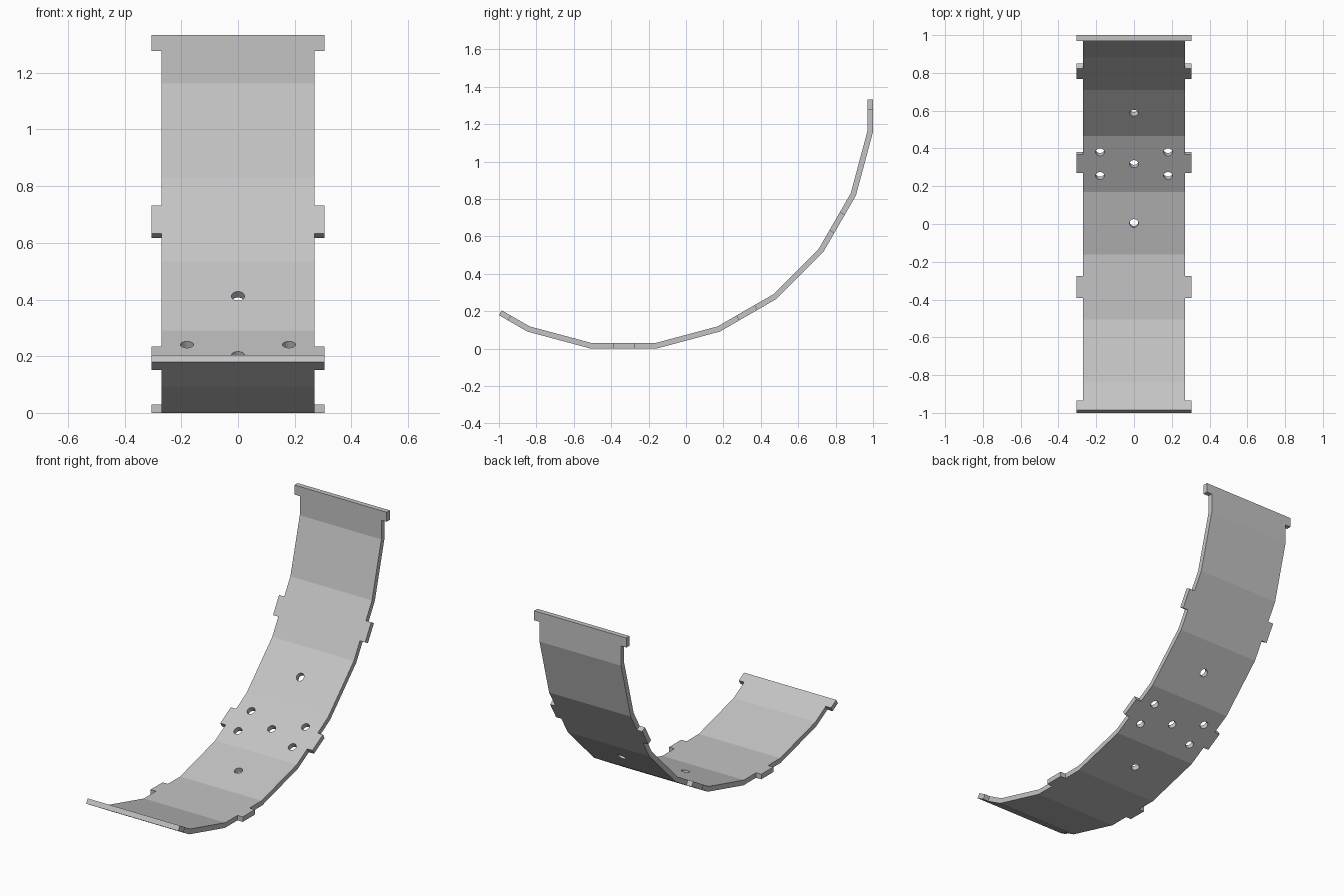
import bpy, bmesh
from math import radians, sin, cos
from mathutils import Vector, Matrix

cube = bpy.data.objects.get("Cube")
if cube:
    bpy.data.objects.remove(cube, do_unlink=True)

PANEL = 0.351          # outer length of one flat panel
THICK = 0.03
HALF_W, TAB_W = 0.27, 0.305
TAB = 0.057            # half length of a side tab
HOLE_R = 0.023

grey = bpy.data.materials.new("plain_grey")
grey.use_nodes = True
colour = (0.55, 0.55, 0.55, 1)
grey.diffuse_color = colour
grey.node_tree.nodes["Principled BSDF"].inputs["Base Color"].default_value = colour


def direction(angle):
    return Vector((0, cos(radians(angle)), sin(radians(angle))))


# Walk along the outer face: panels turn 15 degrees each, half panels at the ends,
# and every second panel carries a tab at its middle
point = Vector((0, -1, 0.179))
stations = [point.copy()]
tabbed = []            # True where the strip between two stations has side tabs
middles = {}


def advance(angle, length, has_tab):
    point.xyz += direction(angle) * length
    stations.append(point.copy())
    tabbed.append(has_tab)


for angle in range(-30, 91, 15):
    half = PANEL / 2
    if angle == -30:
        advance(angle, TAB, True)
        advance(angle, half - TAB, False)
    elif angle == 90:
        advance(angle, half - TAB, False)
        advance(angle, TAB, True)
    else:
        middles[angle] = point + direction(angle) * half
        if angle % 30 == 0:
            advance(angle, half - TAB, False)
            advance(angle, 2 * TAB, True)
            advance(angle, half - TAB, False)
        else:
            advance(angle, PANEL, False)

# Sheet with tabs
bm = bmesh.new()
columns = (-TAB_W, -HALF_W, HALF_W, TAB_W)
rows = [[bm.verts.new((x, p.y, p.z)) for x in columns] for p in stations]
for i, has_tab in enumerate(tabbed):
    for c in ((0, 1, 2) if has_tab else (1,)):
        a, b = rows[i], rows[i + 1]
        bm.faces.new((a[c], a[c + 1], b[c + 1], b[c]))
bmesh.ops.delete(bm, geom=[v for v in bm.verts if not v.link_faces], context='VERTS')
mesh = bpy.data.meshes.new("curved_strip")
bm.to_mesh(mesh)
bm.free()
strip = bpy.data.objects.new("curved_strip", mesh)
bpy.context.collection.objects.link(strip)
mesh.materials.append(grey)

solid = strip.modifiers.new("thickness", 'SOLIDIFY')
solid.thickness = THICK
solid.offset = 1
solid.use_even_offset = True

# Drill holes square to their panels: (panel angle, x, distance along panel)
holes = [(15, 0, 0), (30, 0, 0), (45, 0, 0)]
holes += [(30, x, s) for x in (-0.18, 0.18) for s in (-0.072, 0.072)]
bm = bmesh.new()
for angle, x, along in holes:
    centre = middles[angle] + direction(angle) * along + Vector((x, 0, 0))
    place = Matrix.Translation(centre) @ Matrix.Rotation(radians(angle), 4, 'X')
    bmesh.ops.create_cone(bm, cap_ends=True, segments=24, radius1=HOLE_R,
                          radius2=HOLE_R, depth=0.12, matrix=place)
cut_mesh = bpy.data.meshes.new("hole_cutter")
bm.to_mesh(cut_mesh)
bm.free()
cut_mesh.materials.append(grey)
cutter = bpy.data.objects.new("hole_cutter", cut_mesh)
bpy.context.collection.objects.link(cutter)
cutter.hide_render = True

drill = strip.modifiers.new("holes", 'BOOLEAN')
drill.operation = 'DIFFERENCE'
drill.solver = 'EXACT'
drill.object = cutter

# Bake the modifiers and discard the cutter
bpy.context.view_layer.objects.active = strip
strip.select_set(True)
for name in ("thickness", "holes"):
    bpy.ops.object.modifier_apply(modifier=name)
bpy.data.objects.remove(cutter, do_unlink=True)
